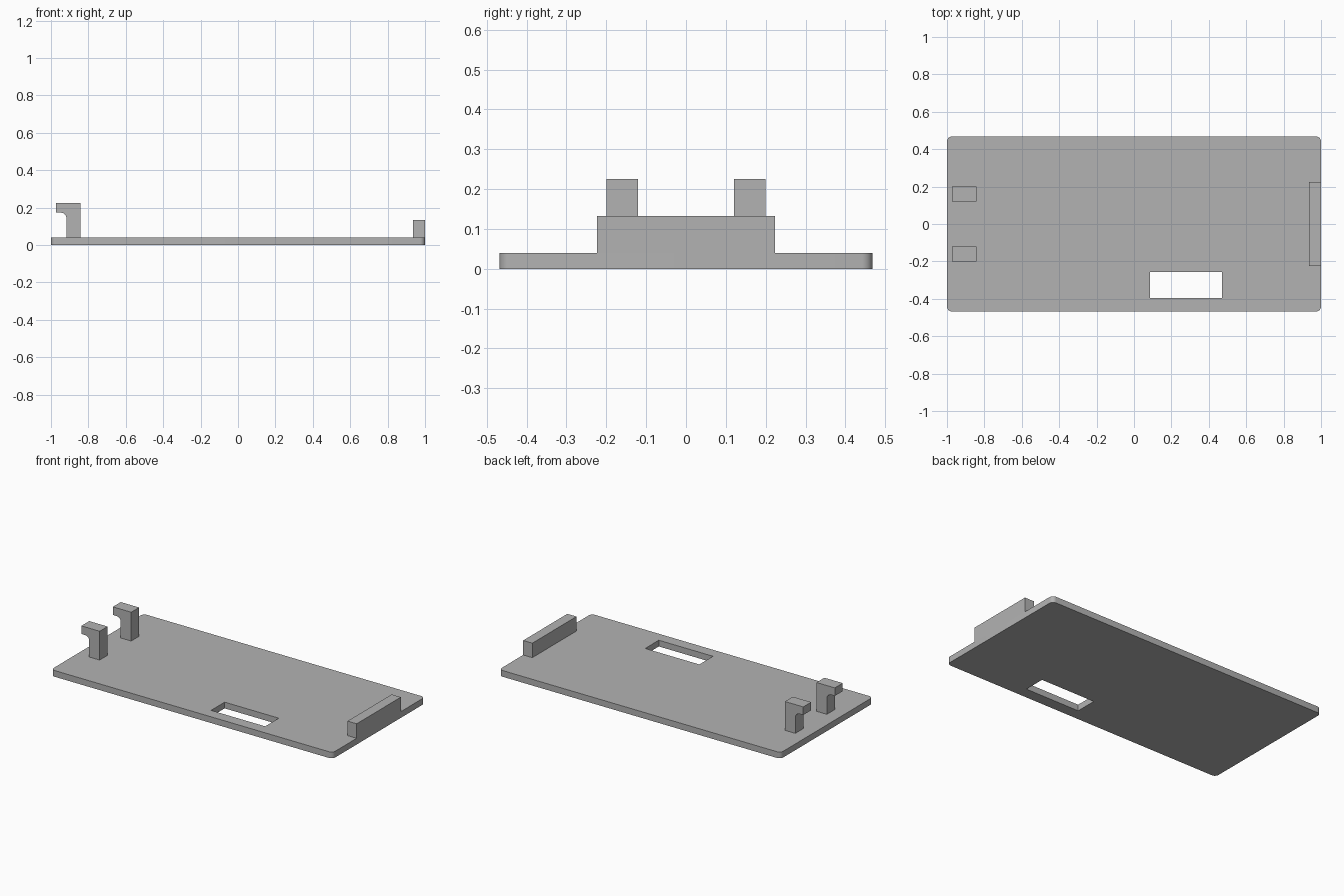
import bpy, bmesh, math
from mathutils import Vector

cube = bpy.data.objects.get("Cube")
if cube:
    bpy.data.objects.remove(cube, do_unlink=True)

grey = bpy.data.materials.new("plain grey")
grey.use_nodes = True
colour = (0.45, 0.45, 0.45, 1)
grey.diffuse_color = colour
grey.node_tree.nodes["Principled BSDF"].inputs["Base Color"].default_value = colour


def prism(name, outline, offset):
    """Solid made by pushing a flat outline along an offset."""
    bm = bmesh.new()
    face = bm.faces.new([bm.verts.new(p) for p in outline])
    grown = bmesh.ops.extrude_face_region(bm, geom=[face])["geom"]
    bmesh.ops.translate(bm, vec=Vector(offset),
                        verts=[g for g in grown if isinstance(g, bmesh.types.BMVert)])
    bmesh.ops.recalc_face_normals(bm, faces=bm.faces)
    mesh = bpy.data.meshes.new(name)
    bm.to_mesh(mesh)
    bm.free()
    mesh.materials.append(grey)
    obj = bpy.data.objects.new(name, mesh)
    bpy.context.collection.objects.link(obj)
    return obj


def box(name, x0, x1, y0, y1, z0, z1):
    outline = [(x0, y0, z0), (x1, y0, z0), (x1, y1, z0), (x0, y1, z0)]
    return prism(name, outline, (0, 0, z1 - z0))


def arc(cx, cy, radius, start, end, steps=8):
    for i in range(steps + 1):
        a = math.radians(start + (end - start) * i / steps)
        yield cx + radius * math.cos(a), cy + radius * math.sin(a)


def smooth(obj):
    bpy.ops.object.select_all(action="DESELECT")
    obj.select_set(True)
    bpy.context.view_layer.objects.active = obj
    bpy.ops.object.shade_smooth_by_angle(angle=math.radians(30))


# Base plate with rounded corners
half_depth, thickness, corner = 0.468, 0.04, 0.027
outline = []
for sx, sy, start in ((1, 1, 0), (-1, 1, 90), (-1, -1, 180), (1, -1, 270)):
    outline += [(x, y, 0) for x, y in arc(sx * (1 - corner), sy * (half_depth - corner),
                                          corner, start, start + 90)]
plate = prism("base_plate", outline, (0, 0, thickness))

# Rectangular slot through the plate
cutter = box("slot_cutter", 0.085, 0.47, -0.395, -0.257, -0.1, 0.1)
cutter.hide_render = True
cut = plate.modifiers.new("slot", "BOOLEAN")
cut.operation, cut.object, cut.solver = "DIFFERENCE", cutter, "EXACT"
bpy.context.view_layer.objects.active = plate
bpy.ops.object.modifier_apply(modifier=cut.name)
bpy.data.objects.remove(cutter, do_unlink=True)
smooth(plate)

# Upright lip at the left end
box("end_lip", 0.935, 1, -0.224, 0.224, thickness, 0.133)

# Pair of hooks at the right end, filleted under the overhang
tip, stem, back, top, under, fillet = -0.973, -0.917, -0.843, 0.225, 0.173, 0.03
profile = [(back, thickness), (back, top), (tip, top), (tip, under)]
profile += arc(stem - fillet, under - fillet, fillet, 90, 0)
profile.append((stem, thickness))
for name, y in (("front_hook", -0.2), ("back_hook", 0.12)):
    smooth(prism(name, [(x, y, z) for x, z in profile], (0, 0.08, 0)))
